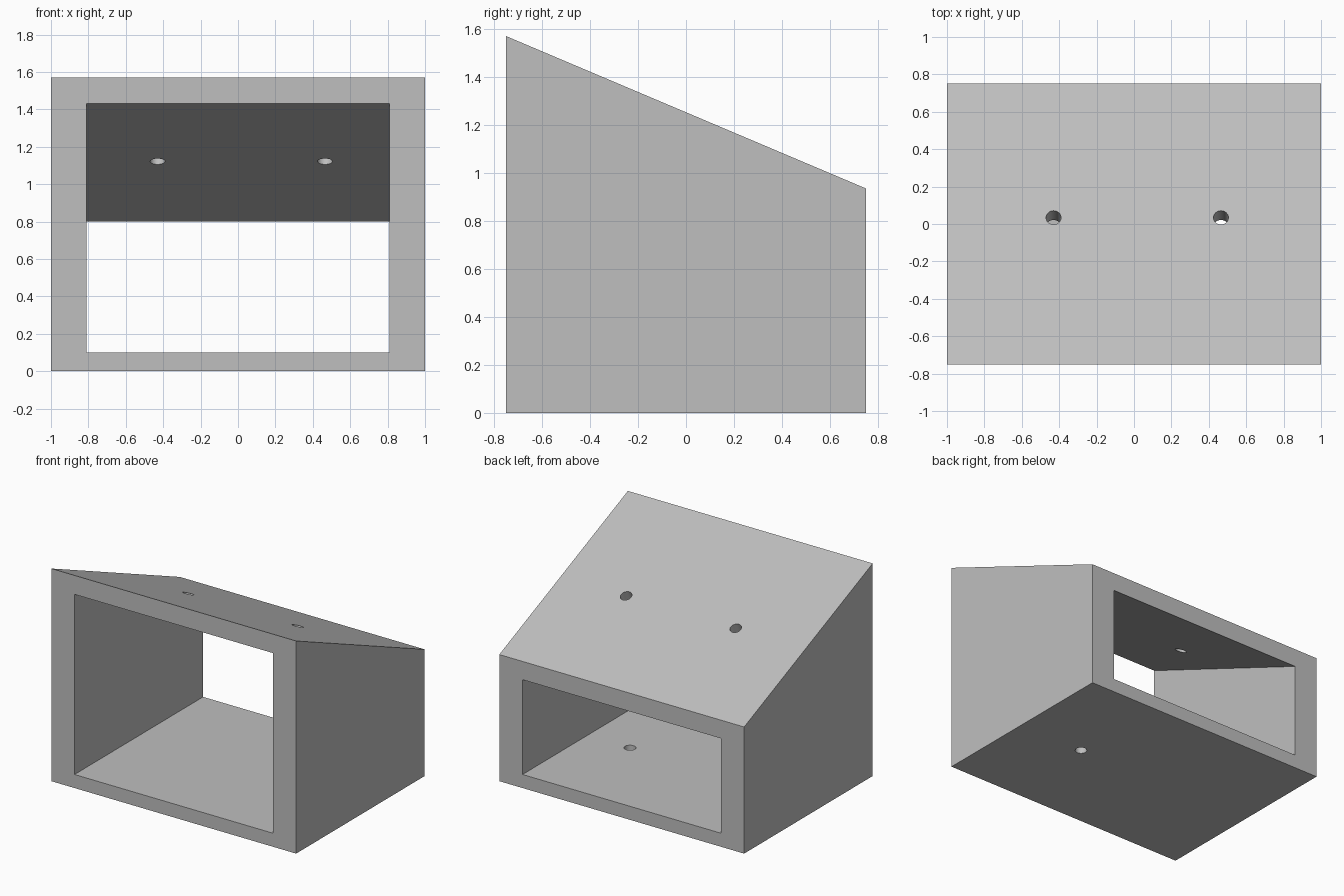
import bpy
import bmesh
from math import radians, atan2
from mathutils import Matrix

if "Cube" in bpy.data.objects:
    bpy.data.objects.remove(bpy.data.objects["Cube"], do_unlink=True)

DEPTH = 0.75                        # half depth
FRONT_TOP, BACK_TOP = 1.57, 0.935
INNER_FRONT, INNER_BACK = 1.43, 0.80
FLOOR = 0.10
SLOPE = atan2(FRONT_TOP - BACK_TOP, 2 * DEPTH)

grey = bpy.data.materials.new("plain grey")
grey.use_nodes = True
colour = (0.52, 0.52, 0.52, 1)
grey.diffuse_color = colour
grey.node_tree.nodes["Principled BSDF"].inputs["Base Color"].default_value = colour


def make_object(name, bm):
    bmesh.ops.recalc_face_normals(bm, faces=bm.faces)
    mesh = bpy.data.meshes.new(name)
    bm.to_mesh(mesh)
    bm.free()
    mesh.materials.append(grey)
    obj = bpy.data.objects.new(name, mesh)
    bpy.context.collection.objects.link(obj)
    return obj


def extrude_profile(name, profile, half_width):
    """Sweep a (y, z) outline across the width."""
    bm = bmesh.new()
    face = bm.faces.new([bm.verts.new((-half_width, y, z)) for y, z in profile])
    moved = bmesh.ops.extrude_face_region(bm, geom=[face])["geom"]
    verts = [v for v in moved if isinstance(v, bmesh.types.BMVert)]
    bmesh.ops.translate(bm, vec=(2 * half_width, 0, 0), verts=verts)
    return make_object(name, bm)


def drill(name, location, tilt, length):
    bm = bmesh.new()
    bmesh.ops.create_cone(
        bm, cap_ends=True, segments=32, radius1=0.04, radius2=0.04, depth=length,
        matrix=Matrix.Translation(location) @ Matrix.Rotation(tilt, 4, "X"))
    return make_object(name, bm)


def cut(target, cutter):
    mod = target.modifiers.new("cut", "BOOLEAN")
    mod.operation = "DIFFERENCE"
    mod.solver = "EXACT"
    mod.object = cutter
    bpy.context.view_layer.objects.active = target
    bpy.ops.object.modifier_apply(modifier=mod.name)
    bpy.data.objects.remove(cutter, do_unlink=True)


# Sloped outer shell
housing = extrude_profile("sloped_housing", [
    (-DEPTH, 0), (DEPTH, 0), (DEPTH, BACK_TOP), (-DEPTH, FRONT_TOP)], 1.0)

# Open passage from front to back, overshooting both ends along the same slope
over = 0.1
rise = (INNER_FRONT - INNER_BACK) / (2 * DEPTH) * over
cut(housing, extrude_profile("passage_cutter", [
    (-DEPTH - over, FLOOR), (DEPTH + over, FLOOR),
    (DEPTH + over, INNER_BACK - rise), (-DEPTH - over, INNER_FRONT + rise)], 0.81))

# Two holes square to the roof, one upright hole in the floor
for x in (-0.43, 0.465):
    cut(housing, drill("roof_hole_cutter", (x, 0.035, 1.24), -SLOPE, 0.5))
cut(housing, drill("floor_hole_cutter", (0.465, -0.01, 0.05), 0, 0.2))

# Smooth hole walls, crisp box edges
bpy.ops.object.select_all(action="DESELECT")
housing.select_set(True)
bpy.context.view_layer.objects.active = housing
bpy.ops.object.shade_smooth_by_angle(angle=radians(30))
